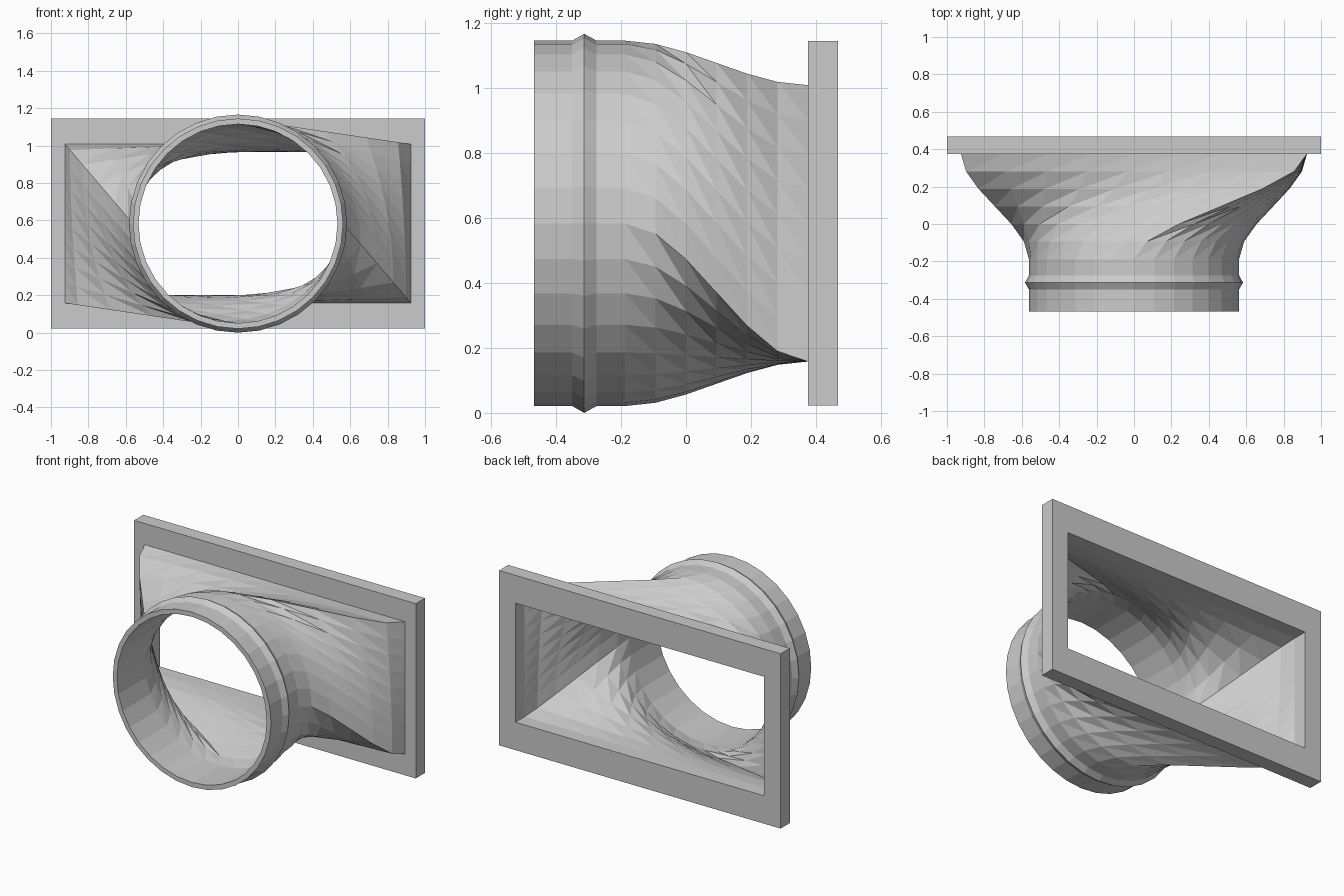
import bpy, bmesh
from math import sin, cos, radians

if "Cube" in bpy.data.objects:
    bpy.data.objects.remove(bpy.data.objects["Cube"])

CZ = 0.583   # height of the duct axis
N = 32       # sides of the round end


def ring(radius, hx, hz, s):
    """Cross-section blended from circle (s=0) to twisted rectangle (s=1)."""
    corners = [(hx, -hz), (hx, hz), (-hx, hz), (-hx, -hz)]
    pts = []
    for k in range(N):
        a = radians(360 * k / N)
        side, t = k // 8, (k % 8) / 8
        p, q = corners[side], corners[(side + 1) % 4]
        rx, rz = p[0] + (q[0] - p[0]) * t, p[1] + (q[1] - p[1]) * t
        pts.append((radius * cos(a) * (1 - s) + rx * s,
                    radius * sin(a) * (1 - s) + rz * s))
    return pts


def finish(bm, name):
    bmesh.ops.recalc_face_normals(bm, faces=bm.faces)
    me = bpy.data.meshes.new(name)
    bm.to_mesh(me)
    bm.free()
    ob = bpy.data.objects.new(name, me)
    bpy.context.collection.objects.link(ob)


def add_loop(bm, pts, y):
    return [bm.verts.new((x, y, CZ + z)) for x, z in pts]


def bridge(bm, a, b, split=False):
    n = len(a)
    for j in range(n):
        k = (j + 1) % n
        if split:
            bm.faces.new((a[j], a[k], b[j]))
            bm.faces.new((a[k], b[k], b[j]))
        else:
            bm.faces.new((a[j], a[k], b[k], b[j]))


# Duct body: round collar with bead, then smooth-step loft to the rectangle
collar = [(-0.468, 0.562), (-0.35, 0.562), (-0.313, 0.583), (-0.275, 0.562)]
loft = [(-0.1875 + 0.09375 * i, (i / 6) ** 2 * (3 - i / 3)) for i in range(7)]
bm = bmesh.new()
outer = [add_loop(bm, ring(r, 1, 1, 0), y) for y, r in collar]
outer += [add_loop(bm, ring(0.562, 0.925, 0.425, s), y) for y, s in loft]
inner = [add_loop(bm, ring(0.532, 1, 1, 0), -0.468)]
inner += [add_loop(bm, ring(0.532, 0.883, 0.382, s), y) for y, s in loft]
for loops, first in ((outer, 4), (inner, 1)):
    for i in range(len(loops) - 1):
        bridge(bm, loops[i], loops[i + 1], split=i >= first)
bridge(bm, outer[0], inner[0])
bridge(bm, outer[-1], inner[-1])
finish(bm, "duct_transition")

# Rectangular mounting flange with open centre
bm = bmesh.new()


def rect(hx, hz):
    return [(hx, -hz), (hx, hz), (-hx, hz), (-hx, -hz)]


loops = [add_loop(bm, rect(hx, hz), y) for hx, hz, y in (
    (1.0, 0.561, 0.375), (1.0, 0.561, 0.468),
    (0.883, 0.382, 0.468), (0.883, 0.382, 0.375))]
for i in range(4):
    bridge(bm, loops[i], loops[(i + 1) % 4])
finish(bm, "mounting_flange")
